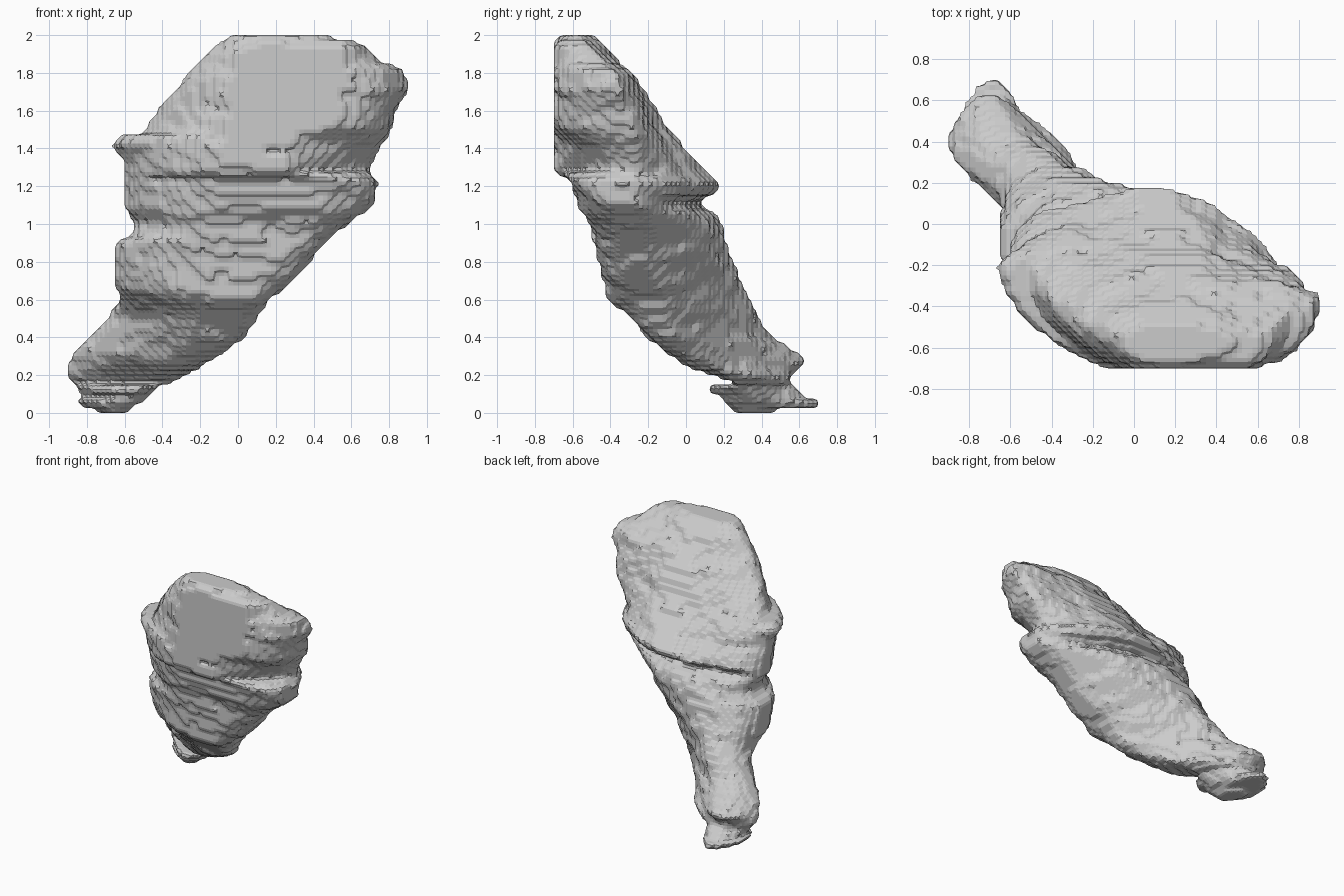
import bpy
from mathutils import Vector, noise

if "Cube" in bpy.data.objects:
    bpy.data.objects.remove(bpy.data.objects["Cube"])

STEP = 0.025  # size of one stair step


def curve(*pts):
    """Piecewise-linear profile over height: (z, value) pairs."""
    def f(z):
        if z <= pts[0][0]:
            return pts[0][1]
        for (z0, a), (z1, b) in zip(pts, pts[1:]):
            if z <= z1:
                return a + (b - a) * (z - z0) / (z1 - z0)
        return pts[-1][1]
    return f


# Silhouette profiles: left, right, front and back limits at each height
left = curve((0, -.73), (.03, -.8), (.05, -.88), (.09, -.82), (.2, -.91), (.3, -.88), (.4, -.79),
             (.5, -.69), (.6, -.63), (.7, -.65), (.9, -.65), (.94, -.57), (1, -.54), (1.08, -.6),
             (1.32, -.6), (1.42, -.67), (1.46, -.63), (1.49, -.5), (1.6, -.43), (1.7, -.34),
             (1.8, -.26), (1.9, -.17), (2, -.04))
right = curve((0, -.59), (.05, -.52), (.14, -.43), (.17, -.32), (.3, -.1), (.4, .04), (.5, .1),
              (.6, .17), (.7, .3), (.8, .38), (.9, .46), (1, .58), (1.1, .73), (1.23, .74),
              (1.26, .7), (1.35, .73), (1.5, .81), (1.6, .83), (1.72, .91), (1.82, .87),
              (1.86, .76), (1.95, .66), (1.97, .62), (2, .4))
front = curve((0, .26), (.05, .2), (.09, .18), (.1, .12), (.14, .12), (.16, .24), (.2, .15),
              (.25, .0), (.3, -.08), (.4, -.21), (.5, -.29), (.6, -.41), (.8, -.46), (1, -.51),
              (1.1, -.57), (1.24, -.62), (1.27, -.69), (1.31, -.7), (1.95, -.7), (2, -.66))
back = curve((0, .43), (.03, .52), (.035, .71), (.063, .71), (.07, .64), (.14, .56), (.2, .56),
             (.27, .65), (.35, .55), (.4, .46), (.5, .39), (.7, .29), (.8, .25), (1.04, .17),
             (1.07, .14), (1.1, .06), (1.13, .08), (1.16, .16), (1.21, .17), (1.3, .08),
             (1.5, -.09), (1.7, -.21), (1.85, -.33), (2, -.48))
# Where each limit is reached on the plan
left_y = curve((0, .42), (.2, .4), (.3, .33), (.5, .22), (.57, .12), (.65, -.03), (.8, -.08), (1.2, -.16),
               (1.42, -.2), (1.7, -.42), (2, -.57))
right_y = curve((0, .35), (.2, .25), (.3, .02), (.4, -.08), (.7, -.2), (1, -.28), (1.2, -.32),
                (1.4, -.28), (1.75, -.35), (2, -.57))
front_x = curve((0, -.64), (.15, -.58), (.25, -.35), (.4, -.17), (.7, -.14), (1.2, -.03), (2, .04))
front_w = curve((0, .02), (.3, .05), (1, .3), (1.4, .42), (1.95, .44), (2, .2))
back_x = curve((0, -.68), (.3, -.67), (.6, -.45), (.8, -.3), (1.05, -.1), (1.2, .1), (1.5, .2), (1.8, .25), (2, .12))
# Corner fullness: front left, front right, back left, back right
bulge_fl = curve((0, 1.3), (.25, 1.25), (.4, 1.3), (.55, 1.5), (.65, 2), (1.1, 2), (1.4, 1.7), (2, 1.6))
bulge_fr = curve((.3, 2), (.45, 3), (1.1, 3), (1.24, 3.5), (1.3, 2), (1.5, 2.4), (2, 2.2))
bulge_bl = curve((.3, 1.8), (.6, 2.3), (1, 2.4), (1.2, 1.8), (2, 1.8))
bulge_br = curve((0, 1.8), (.18, 1.6), (.25, 1.15), (.5, 1.25), (1, 1.6), (2, 1.6))
# Recess under the upper front right ledge
recess = curve((1.25, 0), (1.28, .14), (1.35, .1), (1.42, .08), (1.5, 0))


def arc(t, p):
    """Rounded quarter: 1 at the limit point (t=0), 0 at the side (t=1)."""
    return max(0, 1 - min(1, max(0, t)) ** p) ** (1 / p)


def span(x, z):
    """Front and back y of the rock at (x, z), with layered roughness."""
    x0, x1 = left(z), right(z)
    yl, yr, ym, yb = left_y(z), right_y(z), front(z), back(z)
    fa = front_x(z)
    fb, bx = min(fa + front_w(z), x1 - .02), back_x(z)
    fa = min(fa, fb)
    if x < fa:
        lo = yl + (ym - yl) * arc((fa - x) / (fa - x0), bulge_fl(z))
    elif x > fb:
        lo = yr + (ym - yr) * arc((x - fb) / (x1 - fb), bulge_fr(z))
    else:
        lo = ym
    if x < bx:
        hi = yl + (yb - yl) * arc((bx - x) / (bx - x0), bulge_bl(z))
    else:
        hi = yr + (yb - yr) * arc((x - bx) / (x1 - bx), bulge_br(z))
    lo += recess(z) * min(1, max(0, (x - .25) / .2))
    n = noise.noise(Vector((x * 2.5, 3, z * 9 + x * 2)))
    m = noise.noise(Vector((x * 3, 8, z * 8 - x)))
    fine = noise.noise(Vector((x * 8, 5, z * 12)))
    return max(lo + .02 * n + .015 * fine, ym), min(hi + .04 * m + .02 * fine, yb)


# Fill the volume with cells
cells = set()
for k in range(80):
    z = (k + .5) * STEP
    for i in range(-38, 38):
        x = (i + .5) * STEP
        if left(z) < x < right(z):
            lo, hi = span(x, z)
            for j in range(-29, 29):
                if lo <= (j + .5) * STEP <= hi:
                    cells.add((i, j, k))

# Skin the cells with quads
index, faces = {}, []
for c in sorted(cells):
    for a in range(3):
        for s in (0, 1):
            n = list(c)
            n[a] += 1 if s else -1
            if tuple(n) in cells:
                continue
            quad = []
            for u, v in ((0, 0), (1, 0), (1, 1), (0, 1)):
                q = list(c)
                q[a] += s
                q[(a + 1) % 3] += u
                q[(a + 2) % 3] += v
                quad.append(index.setdefault(tuple(q), len(index)))
            faces.append(quad if s else quad[::-1])

# Chamfer the steps: move each corner to the mean of its face centres
verts = [Vector(q) * STEP for q in index]
total = [Vector() for _ in verts]
count = [0] * len(verts)
for f in faces:
    centre = sum((verts[i] for i in f), Vector()) / 4
    for i in f:
        total[i] += centre
        count[i] += 1
mesh = bpy.data.meshes.new("leaning_rock")
mesh.from_pydata([t / n for t, n in zip(total, count)], [], faces)
mesh.update()
rock = bpy.data.objects.new("leaning_rock", mesh)
bpy.context.collection.objects.link(rock)
